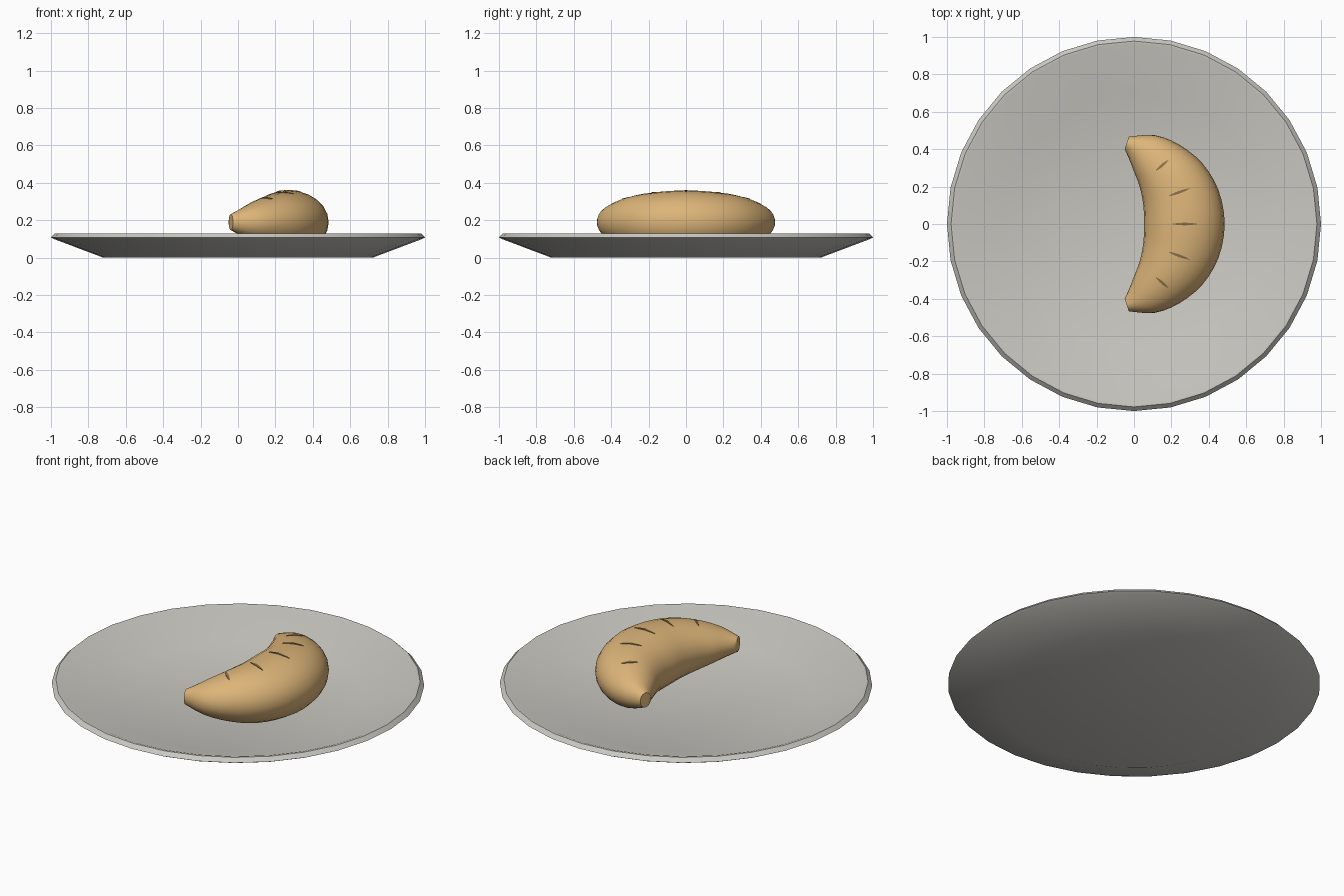
import bpy, bmesh, math
from mathutils import Vector
from mathutils.bvhtree import BVHTree

if "Cube" in bpy.data.objects:
    bpy.data.objects.remove(bpy.data.objects["Cube"])


def material(name, rgb):
    m = bpy.data.materials.new(name)
    m.diffuse_color = (*rgb, 1)
    m.use_nodes = True
    m.node_tree.nodes["Principled BSDF"].inputs["Base Color"].default_value = m.diffuse_color
    return m


PLATE = material("warm grey ceramic", (0.59, 0.58, 0.54))
CRUST = material("golden crust", (0.72, 0.46, 0.19))
SCORE = material("dark crust", (0.25, 0.16, 0.07))


def finish(bm, name, mat, angle=40):
    bmesh.ops.recalc_face_normals(bm, faces=bm.faces)
    me = bpy.data.meshes.new(name)
    bm.to_mesh(me)
    bm.free()
    me.materials.append(mat)
    ob = bpy.data.objects.new(name, me)
    bpy.context.collection.objects.link(ob)
    bpy.ops.object.select_all(action='DESELECT')
    ob.select_set(True)
    bpy.context.view_layer.objects.active = ob
    bpy.ops.object.shade_smooth_by_angle(angle=math.radians(angle))
    return ob


def loft(bm, rings):
    loops = [[bm.verts.new(p) for p in r] for r in rings]
    n = len(loops[0])
    for a, b in zip(loops, loops[1:]):
        for i in range(n):
            j = (i + 1) % n
            bm.faces.new((a[i], a[j], b[j], b[i]))
    bm.faces.new(loops[0])
    bm.faces.new(loops[-1])


# plate: dished floor, rolled rim, sloping underside (radius, height)
profile = [(0.69, 0.03), (0.965, 0.13), (0.978, 0.13), (1.0, 0.108), (0.985, 0.1), (0.72, 0.0)]
SEG = 32
bm = bmesh.new()
loft(bm, [[(r * math.cos(math.tau * i / SEG), r * math.sin(math.tau * i / SEG), z)
           for i in range(SEG)] for r, z in profile])
finish(bm, "plate", PLATE)

# crescent bread: inner edge point, outer edge point, half height
half = [(0.053, 0, 0.485, 0, 0.17), (0.05, 0.10, 0.452, 0.18, 0.162),
        (0.03, 0.20, 0.365, 0.325, 0.145), (0.0, 0.28, 0.24, 0.425, 0.115),
        (-0.025, 0.345, 0.11, 0.475, 0.08), (-0.05, 0.40, -0.027, 0.467, 0.043)]
stations = [(a, -b, c, -d, h) for a, b, c, d, h in half[:0:-1]] + half
stations = [Vector(s) for s in stations]


def spline(i, t):
    p0, p1 = stations[max(i - 1, 0)], stations[i]
    p2, p3 = stations[i + 1], stations[min(i + 2, len(stations) - 1)]
    return 0.5 * (2 * p1 + (p2 - p0) * t + (2 * p0 - 5 * p1 + 4 * p2 - p3) * t * t
                  + (3 * p1 - p0 - 3 * p2 + p3) * t ** 3)


samples = [spline(i, k / 3) for i in range(len(stations) - 1) for k in range(3)] + [stations[-1]]
rings = []
for ix, iy, ox, oy, h in samples:
    ring = []
    for k in range(24):
        a = math.tau * k / 24
        u = 0.5 + 0.5 * math.cos(a)
        z = max(0.19 + h * math.sin(a), 0.025)
        ring.append((ix + (ox - ix) * u, iy + (oy - iy) * u, z))
    rings.append(ring)
bm = bmesh.new()
loft(bm, rings)
bm.normal_update()
tree = BVHTree.FromBMesh(bm)
finish(bm, "crescent_bread", CRUST, 50)


# score marks: thin tapered strips draped over the crust
def drape(x, y, lift):
    return tree.ray_cast(Vector((x, y, 1)), Vector((0, 0, -1)))[0] + Vector((0, 0, lift))


def score_mark(name, x0, y0, x1, y1):
    start, end = Vector((x0, y0)), Vector((x1, y1))
    side = Vector((y0 - y1, x1 - x0)).normalized()
    rings = []
    for k in range(9):
        t = k / 8
        c = start.lerp(end, t)
        w = side * (0.0015 + 0.0055 * math.sin(math.pi * t))
        l, r = c - w, c + w
        rings.append([drape(*l, -0.004), drape(*l, 0.003), drape(*r, 0.003), drape(*r, -0.004)])
    bm = bmesh.new()
    loft(bm, rings)
    finish(bm, name, SCORE)


score_mark("score_mark_middle", 0.205, 0, 0.338, 0)
for s, label in ((1, "back"), (-1, "front")):
    score_mark("score_mark_inner_" + label, 0.187, s * 0.15, 0.297, s * 0.19)
    score_mark("score_mark_outer_" + label, 0.117, s * 0.285, 0.183, s * 0.342)
